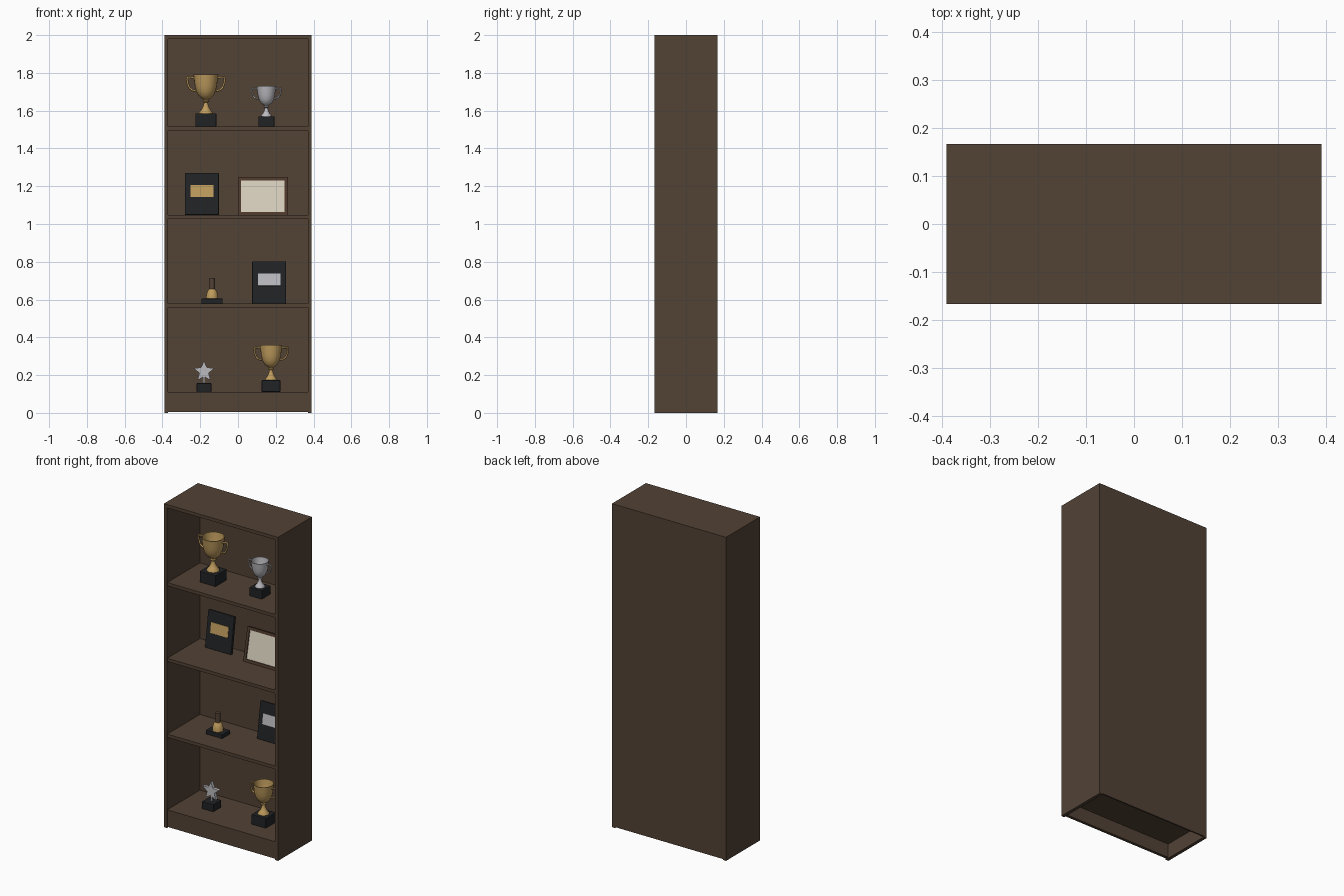
import bpy, bmesh, math
from mathutils import Matrix, Vector

if "Cube" in bpy.data.objects:
    bpy.data.objects.remove(bpy.data.objects["Cube"])


def material(name, rgb):
    m = bpy.data.materials.new(name)
    m.diffuse_color = (*rgb, 1)
    m.use_nodes = True
    m.node_tree.nodes["Principled BSDF"].inputs["Base Color"].default_value = m.diffuse_color
    return m


WOOD = material("dark_wood", (0.085, 0.054, 0.036))
FRAME = material("frame_wood", (0.075, 0.040, 0.025))
GOLD = material("gold", (0.52, 0.33, 0.11))
SILVER = material("silver", (0.50, 0.50, 0.53))
BLACK = material("black", (0.015, 0.016, 0.018))
PAPER = material("paper", (0.68, 0.62, 0.51))


def add_object(name, bm, mat, matrix=Matrix(), smooth=False):
    bmesh.ops.recalc_face_normals(bm, faces=bm.faces)
    me = bpy.data.meshes.new(name)
    bm.to_mesh(me)
    bm.free()
    me.materials.append(mat)
    ob = bpy.data.objects.new(name, me)
    bpy.context.collection.objects.link(ob)
    ob.matrix_world = matrix
    if smooth:
        bpy.ops.object.select_all(action='DESELECT')
        ob.select_set(True)
        bpy.context.view_layer.objects.active = ob
        bpy.ops.object.shade_smooth_by_angle(angle=math.radians(35))
    return ob


def box(name, x, y, z, mat, matrix=Matrix(), bevel=0):
    """Box from (min, max) pairs on each axis."""
    bm = bmesh.new()
    bmesh.ops.create_cube(bm, size=1)
    for v in bm.verts:
        v.co = Vector([(a + b) / 2 + c * (b - a) for (a, b), c in zip((x, y, z), v.co)])
    if bevel:
        bmesh.ops.bevel(bm, geom=bm.edges[:], offset=bevel, segments=2,
                        profile=0.5, affect='EDGES')
    return add_object(name, bm, mat, matrix)


def lathe(name, profile, mat, matrix=Matrix(), steps=24):
    """Spin an (r, z) profile around z."""
    bm = bmesh.new()
    vs = [bm.verts.new((r, 0, z)) for r, z in profile]
    es = [bm.edges.new(p) for p in zip(vs, vs[1:])]
    bmesh.ops.spin(bm, geom=vs + es, cent=(0, 0, 0), axis=(0, 0, 1),
                   angle=2 * math.pi, steps=steps, use_duplicate=False)
    bmesh.ops.remove_doubles(bm, verts=bm.verts, dist=1e-5)
    return add_object(name, bm, mat, matrix, smooth=True)


# ---- cabinet ----
W, D, T = 0.39, 0.166, 0.02
FRONT, BACK = -D + 0.004, D - 0.009
IN = W - T
for side, s in (("left", -1), ("right", 1)):
    box(side + "_side", sorted((s * IN, s * W)), (-D, D), (0, 2), WOOD)
box("top_panel", (-IN, IN), (-D, D), (1.98, 2), WOOD)
box("back_panel", (-IN, IN), (BACK, D), (0.006, 1.98), WOOD)
box("plinth", (-IN, IN), (FRONT, FRONT + 0.018), (0.006, 0.091), WOOD)
SHELF = [0.111, 0.579, 1.048, 1.516]
for i, z in enumerate(SHELF):
    box(f"shelf_{i + 1}", (-IN, IN), (FRONT, BACK), (z - T, z), WOOD)


# ---- cup trophies ----
CUP = [(0, .069), (.037, .069), (.036, .075), (.025, .088), (.016, .105), (.011, .122),
       (.011, .128), (.018, .132), (.018, .139), (.012, .143), (.024, .150), (.040, .165),
       (.051, .187), (.058, .215), (.062, .245), (.066, .276), (.061, .276),
       (.057, .245), (.052, .215), (.044, .190), (.030, .170), (0, .160)]
HANDLE = [(.060, .256), (.080, .262), (.097, .261), (.100, .250), (.096, .228),
          (.088, .206), (.074, .194), (.053, .188)]


def trophy(name, x, z, s, mat):
    place = Matrix.Translation((x, 0, z)) @ Matrix.Scale(s, 4)
    box(name + "_base", (-.055, .055), (-.055, .055), (0, .069), BLACK, place, 0.004)
    lathe(name + "_cup", CUP, mat, place)
    for side, d in (("left", -1), ("right", 1)):
        cu = bpy.data.curves.new(name + "_handle", 'CURVE')
        cu.dimensions = '3D'
        cu.bevel_depth = 0.0055
        cu.bevel_resolution = 2
        cu.use_fill_caps = True
        sp = cu.splines.new('POLY')
        sp.points.add(len(HANDLE) - 1)
        for p, (hx, hz) in zip(sp.points, HANDLE):
            p.co = (d * hx, 0, hz, 1)
        cu.materials.append(mat)
        ob = bpy.data.objects.new(f"{name}_{side}_handle", cu)
        bpy.context.collection.objects.link(ob)
        ob.matrix_world = place


trophy("large_gold_trophy", -0.17, SHELF[3], 1.0, GOLD)
trophy("silver_trophy", 0.15, SHELF[3], 0.775, SILVER)
trophy("small_gold_trophy", 0.175, SHELF[0], 0.9, GOLD)


# ---- leaning plaques ----
def lean(x, y, z, deg):
    return Matrix.Translation((x, y, z)) @ Matrix.Rotation(math.radians(-deg), 4, 'X')


def plaque(name, x, z, mat):
    m = lean(x, 0.075, z, 8.5)
    box(name + "_board", (-.09, .09), (0, .02), (0, .226), BLACK, m, 0.005)
    box(name + "_plate", (-.06, .06), (-.003, .002), (.095, .159), mat, m)


plaque("gold_plaque", -0.191, SHELF[2], GOLD)
plaque("silver_plaque", 0.165, SHELF[1], SILVER)

# ---- framed certificate ----
m = lean(0.132, 0.05, SHELF[2], 12)
FW, FH, B = 0.132, 0.204, 0.017
for side, s in (("left", -1), ("right", 1)):
    box(f"frame_{side}", sorted((s * FW, s * (FW - B))), (0, .018), (0, FH), FRAME, m)
box("frame_bottom", (B - FW, FW - B), (0, .018), (0, B), FRAME, m)
box("frame_top", (B - FW, FW - B), (0, .018), (FH - B, FH), FRAME, m)
box("frame_backing", (B - FW, FW - B), (.011, .018), (B, FH - B), FRAME, m)
box("certificate", (B - FW, FW - B), (.006, .011), (B, FH - B), PAPER, m)

# ---- hand bell on a base ----
m = Matrix.Translation((-0.137, 0, SHELF[1]))
box("bell_base", (-.056, .056), (-.038, .038), (0, .026), BLACK, m, 0.003)
lathe("bell", [(0, .026), (.032, .026), (.032, .036), (.029, .052), (.024, .066),
               (.016, .077), (0, .081)], GOLD, m)
lathe("bell_handle", [(0, .075), (.015, .075), (.015, .136), (0, .136)], WOOD, m, 16)

# ---- star award ----
m = Matrix.Translation((-0.18, 0, SHELF[0]))
box("star_base", (-.039, .039), (-.039, .039), (0, .046), BLACK, m, 0.003)
box("star_post", (-.005, .005), (-.005, .005), (.044, .09), SILVER, m)
bm = bmesh.new()
ring = []
for i in range(10):
    r, a = (0.026 if i % 2 else 0.058), math.pi / 2 + i * math.pi / 5
    ring.append(bm.verts.new((r * math.cos(a), -0.01, 0.108 + r * math.sin(a))))
face = bm.faces.new(ring)
ext = bmesh.ops.extrude_face_region(bm, geom=[face])
bmesh.ops.translate(bm, vec=(0, 0.02, 0),
                    verts=[e for e in ext["geom"] if isinstance(e, bmesh.types.BMVert)])
add_object("star", bm, SILVER, m)
